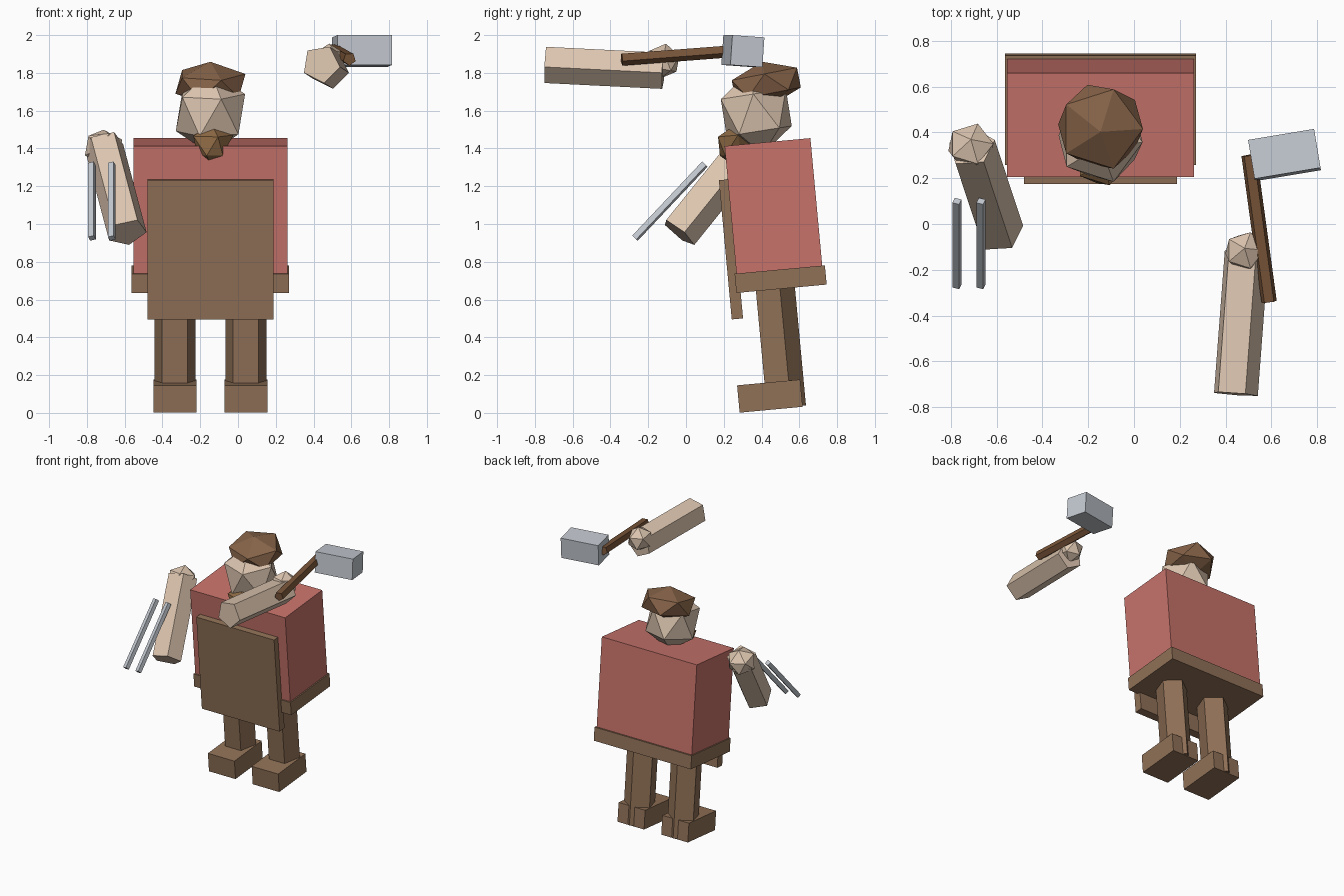
import bpy, bmesh
from math import radians
from mathutils import Vector, Matrix

cube = bpy.data.objects.get("Cube")
if cube:
    bpy.data.objects.remove(cube, do_unlink=True)


def material(name, rgb):
    m = bpy.data.materials.new(name)
    m.use_nodes = True
    m.diffuse_color = (*rgb, 1)
    m.node_tree.nodes["Principled BSDF"].inputs["Base Color"].default_value = (*rgb, 1)
    return m


RED = material("red shirt", (0.57, 0.17, 0.145))
LEATHER = material("leather brown", (0.28, 0.165, 0.095))
HAIR = material("hair brown", (0.24, 0.125, 0.065))
BEARD = material("beard brown", (0.27, 0.145, 0.06))
SKIN = material("skin", (0.72, 0.56, 0.43))
STEEL = material("steel", (0.55, 0.585, 0.635))
WOOD = material("handle wood", (0.19, 0.09, 0.04))

LEAN = 5.3    # forward lean of the whole body, degrees
MID = -0.146  # x of the body's middle


def finish(name, bm, mat, matrix):
    bmesh.ops.recalc_face_normals(bm, faces=bm.faces)
    mesh = bpy.data.meshes.new(name)
    bm.to_mesh(mesh)
    bm.free()
    mesh.materials.append(mat)
    obj = bpy.data.objects.new(name, mesh)
    obj.matrix_world = matrix
    bpy.context.collection.objects.link(obj)
    return obj


def place(center, tilt=LEAN, turn=0):
    return (Matrix.Translation(center) @ Matrix.Rotation(radians(turn), 4, "Z")
            @ Matrix.Rotation(radians(tilt), 4, "X"))


def box(name, center, size, mat, **pose):
    bm = bmesh.new()
    bmesh.ops.create_cube(bm, size=1)
    bmesh.ops.scale(bm, vec=size, verts=bm.verts)
    return finish(name, bm, mat, place(center, **pose))


def ball(name, center, size, mat, tilt=LEAN, shape=None):
    """Twenty-sided faceted ball, optionally reshaped vertex by vertex."""
    bm = bmesh.new()
    bmesh.ops.create_icosphere(bm, subdivisions=1, radius=1)
    bmesh.ops.scale(bm, vec=size, verts=bm.verts)
    if shape:
        for v in bm.verts:
            shape(v.co)
    return finish(name, bm, mat, place(center, tilt=tilt))


def rod(name, start, end, radius, mat, sides=5, roll=0):
    """Prism between two points, with a flat side towards the front or top."""
    a, b = Vector(start), Vector(end)
    axis = (b - a).normalized()
    x = Vector((1, 0, 0))
    x = (x - axis * x.dot(axis)).normalized()
    y = axis.cross(x)
    frame = Matrix((x, y, axis)).transposed().to_4x4()
    bm = bmesh.new()
    bmesh.ops.create_cone(bm, cap_ends=True, segments=sides, radius1=radius,
                          radius2=radius, depth=(b - a).length)
    # Put one corner on local +y whatever the primitive's starting corner
    first = min(bm.verts, key=lambda v: (round(v.co.z, 4), -round(v.co.y, 4)))
    bm.verts.ensure_lookup_table()
    offset = first.co.xy.angle_signed(Vector((0, 1)))
    spin = Matrix.Rotation(radians(roll) - offset, 4, "Z")
    return finish(name, bm, mat, Matrix.Translation((a + b) / 2) @ frame @ spin)


# Torso, belt and apron
box("torso", (MID, 0.463, 1.095), (0.816, 0.456, 0.68), RED)
box("belt", (MID, 0.501, 0.708), (0.834, 0.48, 0.102), LEATHER)
box("apron", (MID, 0.238, 0.866), (0.668, 0.06, 0.74), LEATHER)

# Legs and boots
for side, offset in (("right", -0.188), ("left", 0.188)):
    x = MID + offset
    rod(side + "_leg", (x, 0.521, 0.029), (x, 0.46, 0.68), 0.1146, LEATHER)
    box(side + "_boot", (x, 0.444, 0.089), (0.228, 0.335, 0.145), LEATHER)

# Head, cap of hair and beard
ball("head", (MID, 0.372, 1.59), (0.205, 0.205, 0.222), SKIN, tilt=9)
ball("hair", (MID, 0.425, 1.742), (0.207, 0.207, 0.119), HAIR, tilt=11)


def narrow_chin(co):
    if co.z < 0:
        co.x *= 0.66
        co.y = co.y * 0.66 - 0.035


ball("beard", (-0.142, 0.28, 1.421), (0.13, 0.125, 0.112), BEARD, shape=narrow_chin)

# Arms and hands
rod("right_arm", (-0.586, -0.04, 0.955), (-0.71, 0.335, 1.42), 0.107, SKIN, roll=-5)
ball("right_hand", (-0.712, 0.335, 1.405), (0.11, 0.11, 0.1), SKIN, tilt=-20)
rod("left_arm", (0.44, -0.742, 1.847), (0.487, -0.12, 1.816), 0.102, SKIN, roll=-9)
ball("left_hand", (0.483, -0.122, 1.862), (0.094, 0.094, 0.094), SKIN, tilt=-10)

# Hammer
rod("hammer_handle", (0.59, -0.34, 1.873), (0.502, 0.3, 1.922), 0.035, WOOD)
box("hammer_head", (0.657, 0.301, 1.915), (0.292, 0.172, 0.158), STEEL, tilt=-4, turn=9.5)

# Pair of tongs
for name, x in (("outer_tong", -0.773), ("inner_tong", -0.668)):
    rod(name, (x, -0.27, 0.925), (x, 0.1, 1.317), 0.022, STEEL, sides=4, roll=25)
